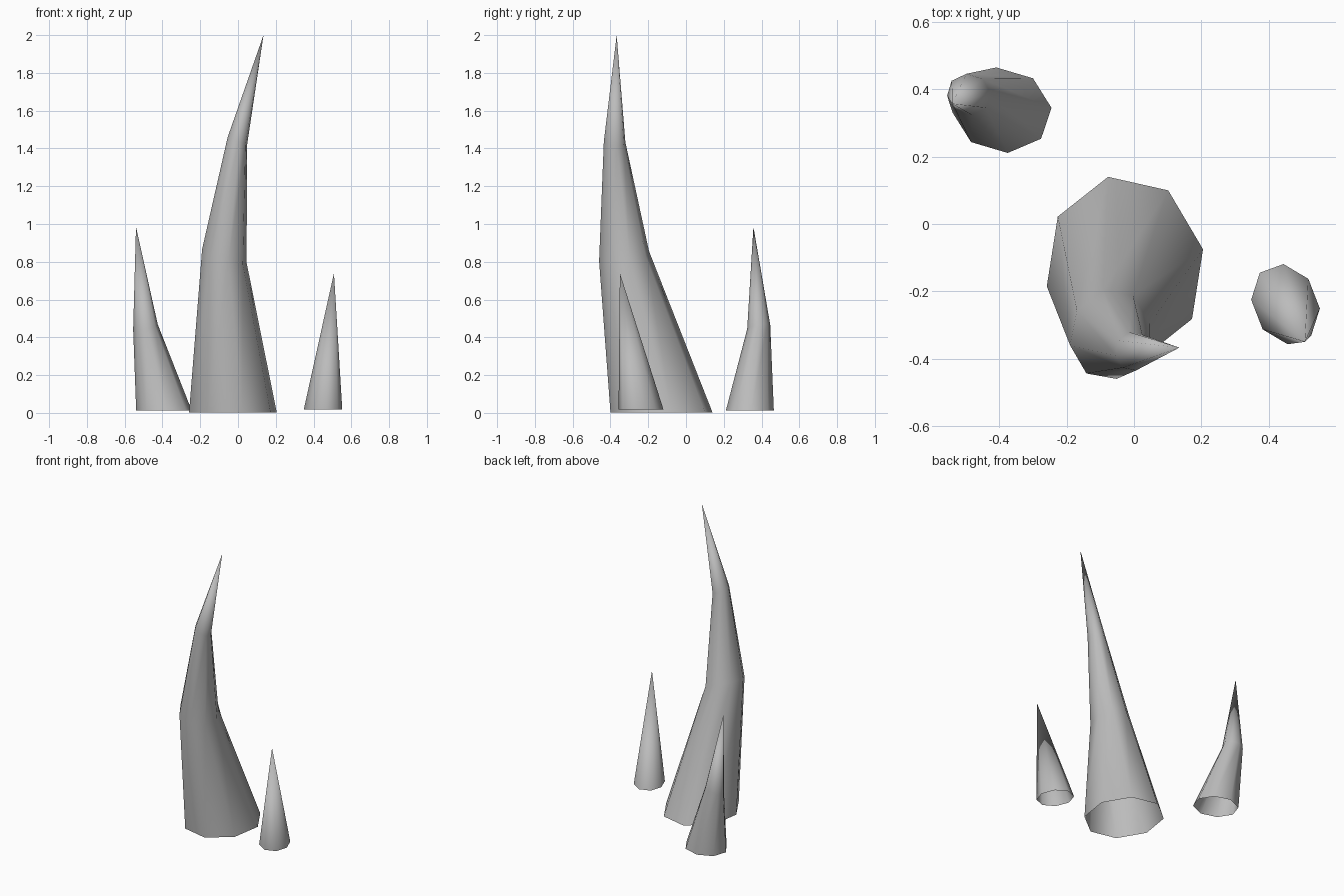
import bpy, bmesh, math
from mathutils import Vector

if "Cube" in bpy.data.objects:
    bpy.data.objects.remove(bpy.data.objects["Cube"])

SIDES = 8

stone = bpy.data.materials.new("grey stone")
stone.diffuse_color = (0.5, 0.5, 0.5, 1)
stone.use_nodes = True
stone.node_tree.nodes["Principled BSDF"].inputs["Base Color"].default_value = stone.diffuse_color


def spike(name, rings, tip):
    """Open-bottomed bent cone. Each ring: centre, two skewed half axes, z slope along x and y."""
    bm = bmesh.new()
    loops = []
    for (cx, cy, cz), a, b, (sx, sy) in rings:
        loop = []
        for i in range(SIDES):
            t = 2 * math.pi * i / SIDES
            x = a[0] * math.cos(t) + b[0] * math.sin(t)
            y = a[1] * math.cos(t) + b[1] * math.sin(t)
            loop.append(bm.verts.new((cx + x, cy + y, cz + sx * x + sy * y)))
        loops.append(loop)
    apex = bm.verts.new(Vector(tip))
    for i in range(SIDES):
        j = (i + 1) % SIDES
        for low, high in zip(loops, loops[1:]):
            bm.faces.new((low[i], low[j], high[j], high[i]))
        bm.faces.new((loops[-1][i], loops[-1][j], apex))
    for f in bm.faces:
        f.smooth = True
    mesh = bpy.data.meshes.new(name)
    bm.to_mesh(mesh)
    bm.free()
    mesh.materials.append(stone)
    obj = bpy.data.objects.new(name, mesh)
    bpy.context.collection.objects.link(obj)
    return obj


# Tall central spike, bent twice
spike("tall_spike", [
    ((-0.027, -0.13, 0.003), (0.232, 0.055), (-0.05, 0.27), (0, 0)),
    ((-0.072, -0.328, 0.83), (0.118, 0.032), (-0.02, 0.132), (-0.35, 0.15)),
    ((-0.004, -0.378, 1.435), (0.051, 0.012), (-0.01, 0.057), (-0.45, -0.1)),
], (0.135, -0.367, 2.0))

# Medium spike, bent once
spike("medium_spike", [
    ((-0.392, 0.338, 0.012), (0.147, 0.007), (-0.017, 0.127), (0, 0)),
    ((-0.49, 0.385, 0.455), (0.065, 0.004), (-0.008, 0.061), (0.2, 0.2)),
], (-0.54, 0.357, 0.985))

# Small straight spike
spike("small_spike", [
    ((0.45, -0.238, 0.017), (0.102, -0.013), (-0.006, 0.119), (0, 0)),
], (0.508, -0.35, 0.74))
